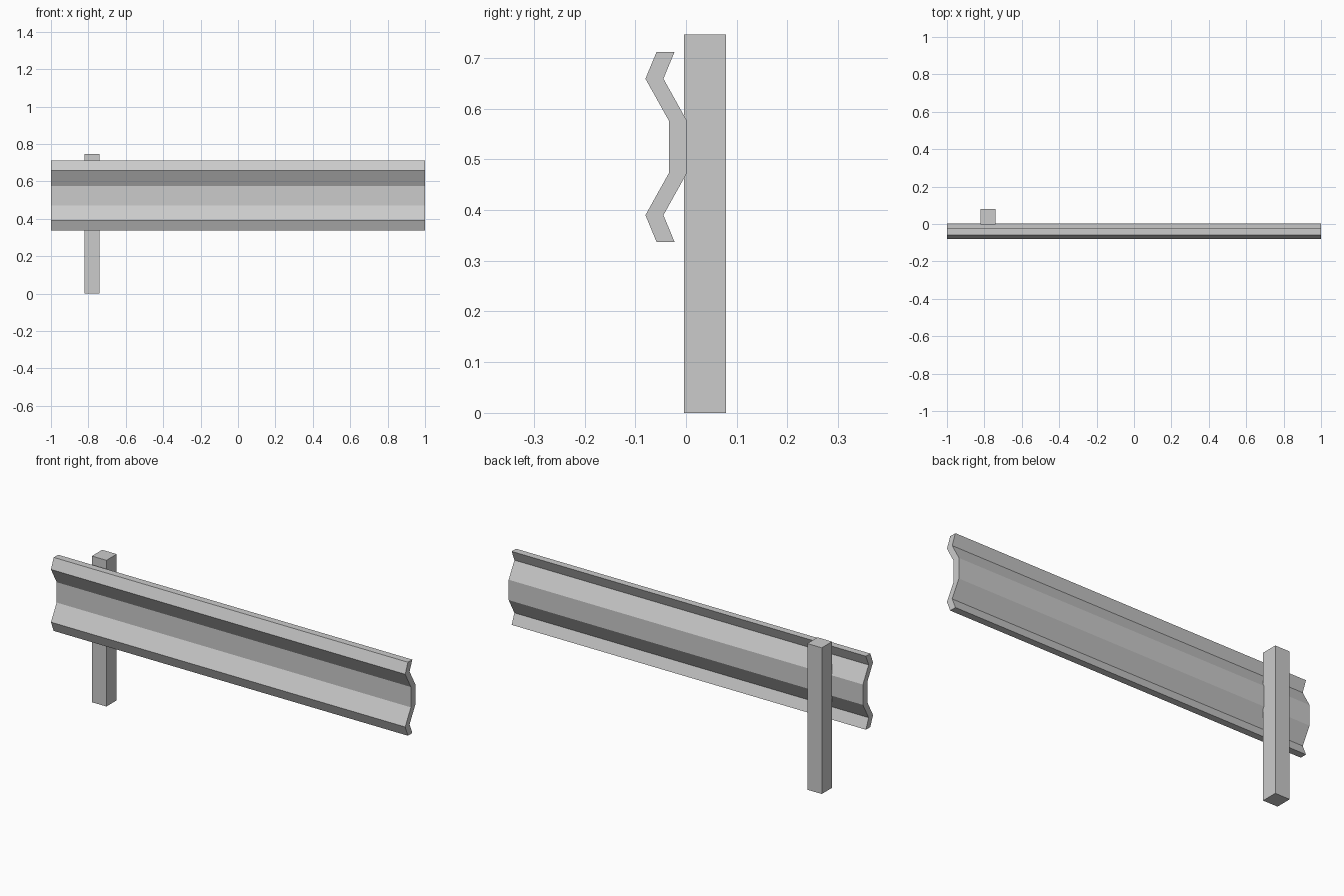
import bpy, bmesh

if "Cube" in bpy.data.objects:
    bpy.data.objects.remove(bpy.data.objects["Cube"])


def prism(name, profile, x0, x1):
    """Extrude a closed (y, z) profile along x."""
    bm = bmesh.new()
    face = bm.faces.new([bm.verts.new((x0, y, z)) for y, z in profile])
    result = bmesh.ops.extrude_face_region(bm, geom=[face], use_keep_orig=True)
    moved = [v for v in result["geom"] if isinstance(v, bmesh.types.BMVert)]
    bmesh.ops.translate(bm, verts=moved, vec=(x1 - x0, 0, 0))
    bmesh.ops.recalc_face_normals(bm, faces=bm.faces)
    mesh = bpy.data.meshes.new(name)
    bm.to_mesh(mesh)
    bm.free()
    obj = bpy.data.objects.new(name, mesh)
    bpy.context.collection.objects.link(obj)
    return obj


# Corrugated rail: upper half of the front line, mirrored about the rail centre
MID_Z = 0.5245
THICK = 0.0355
upper = [(-0.058, 0.1875), (-0.080, 0.1345), (-0.034, 0.052)]
line = upper + [(y, -h) for y, h in reversed(upper)]
front = [(y, MID_Z + h) for y, h in line]
back = [(y + THICK, z) for y, z in reversed(front)]
prism("guard_rail", front + back, -1.0, 1.0)

# Square support post near the left end
prism("support_post", [(-0.004, 0), (0.079, 0), (0.079, 0.746), (-0.004, 0.746)],
      -0.822, -0.740)
